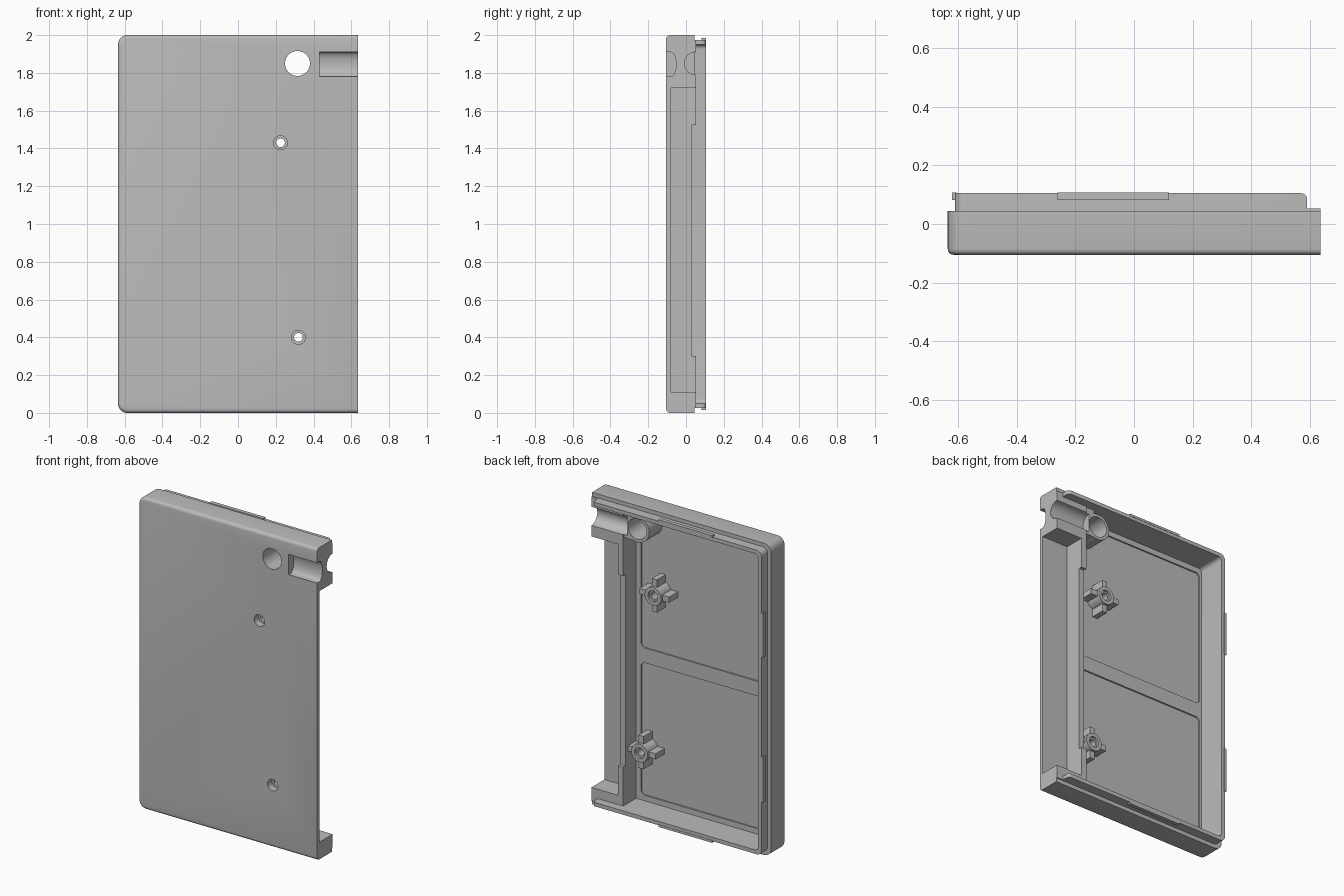
import bpy, bmesh, math

if "Cube" in bpy.data.objects:
    bpy.data.objects.remove(bpy.data.objects["Cube"])

grey = bpy.data.materials.new("matte_grey")
grey.use_nodes = True
grey.diffuse_color = (0.5, 0.5, 0.5, 1)
grey.node_tree.nodes["Principled BSDF"].inputs["Base Color"].default_value = (0.5, 0.5, 0.5, 1)


def rect(u0, u1, v0, v1, left=0.0, right=0.0):
    """Rectangle outline with rounded left and right corners."""
    pts = []
    for u, v, r, a in ((u1, v1, right, 0), (u0, v1, left, 90),
                       (u0, v0, left, 180), (u1, v0, right, 270)):
        if r == 0:
            pts.append((u, v))
            continue
        cu = u - r if u == u1 else u + r
        cv = v - r if v == v1 else v + r
        for i in range(9):
            t = math.radians(a + i * 90 / 8)
            pts.append((cu + r * math.cos(t), cv + r * math.sin(t)))
    return pts


def circle(u, v, r, n=40):
    return [(u + r * math.cos(math.tau * i / n), v + r * math.sin(math.tau * i / n))
            for i in range(n)]


def prism(name, pts, d0, d1, axis="y", bevel=None, size=0.02):
    """Extrude an outline along y (x-z outline) or along x (y-z outline)."""
    bm = bmesh.new()

    def place(p, d):
        return (p[0], d, p[1]) if axis == "y" else (d, p[0], p[1])
    lo = [bm.verts.new(place(p, d0)) for p in pts]
    hi = [bm.verts.new(place(p, d1)) for p in pts]
    bm.faces.new(lo)
    bm.faces.new(hi)
    for i in range(len(pts)):
        j = (i + 1) % len(pts)
        bm.faces.new((lo[i], lo[j], hi[j], hi[i]))
    bmesh.ops.recalc_face_normals(bm, faces=bm.faces)
    if bevel:
        edges = [e for e in bm.edges if bevel(*(v.co for v in e.verts))]
        bmesh.ops.bevel(bm, geom=edges, offset=size, segments=4, profile=0.5, affect="EDGES")
    mesh = bpy.data.meshes.new(name)
    bm.to_mesh(mesh)
    bm.free()
    mesh.materials.append(grey)
    ob = bpy.data.objects.new(name, mesh)
    bpy.context.collection.objects.link(ob)
    return ob


def box(name, x0, x1, y0, y1, z0, z1):
    return prism(name, rect(x0, x1, z0, z1), y0, y1)


def combine(target, tools, op):
    """Apply boolean tools to the target and delete them."""
    for tool in tools:
        mod = target.modifiers.new("bool", "BOOLEAN")
        mod.operation, mod.solver, mod.object = op, "EXACT", tool
        bpy.context.view_layer.objects.active = target
        bpy.ops.object.modifier_apply(modifier=mod.name)
        bpy.data.objects.remove(tool)


FRONT, FLOOR, RIM, LIP, SEAT = -0.105, -0.08, 0.045, 0.105, 0.052
X = 0.635
WALL_IN, WALL_OUT = 0.41, 0.447
TUBE = (0.315, 1.85)
SCREWS = ((0.225, 1.43), (0.32, 0.4))

# Outer shell: rounded on one side, softened front edges
shell = prism("case_shell", rect(-X, X, 0, 2, left=0.05), FRONT, RIM,
              bevel=lambda a, b: a.y < -0.1 and b.y < -0.1 and min(a.x, b.x) < X - 0.01)
lip = prism("lip", rect(-0.61, 0.59, 0.025, 1.975, left=0.035), -0.02, LIP,
            bevel=lambda a, b: min(a.x, b.x) > 0.58 and min(a.y, b.y) > 0.1)
seat = box("seat", 0.38, X, -0.03, SEAT, 0.025, 1.975)
combine(shell, [lip, seat], "UNION")

# Main cavity, side channel, floor pockets and grooves
combine(shell, [
    prism("cavity", rect(-0.585, WALL_IN, 0.05, 1.95, left=0.025), FLOOR, 0.2),
    box("lip_gap", WALL_IN - 0.05, 0.8, SEAT, 0.2, 0.05, 1.95),
    box("side_channel", WALL_OUT, 0.8, FLOOR, 0.2, 0.11, 1.72),
    box("wall_step", 0.38, 0.5, 0.03, 0.2, 0.3, 1.525),
    prism("lower_pocket", rect(-0.572, 0.376, 0.085, 0.935, 0.03, 0.03), FLOOR - 0.01, 0),
    prism("upper_pocket", rect(-0.572, 0.376, 1.03, 1.915, 0.03, 0.03), FLOOR - 0.01, 0),
], "DIFFERENCE")

# Round passage through the top corner, tied to the solid block
tube = prism("cable_tube", circle(*TUBE, 0.085), FLOOR - 0.015, RIM)
combine(tube, [box("bridge", TUBE[0] + 0.03, WALL_IN + 0.01, FLOOR - 0.015, RIM, 1.77, 1.955)], "UNION")
for part in (shell, tube):
    combine(part, [
        prism("passage", circle(*TUBE, 0.066), -0.2, 0.2),
        prism("cable_groove", circle(SEAT, TUBE[1], 0.06), 0.385, 0.8, axis="x"),
    ], "DIFFERENCE")

# Curved recess on the front of the top corner
arc = [(-0.08 + 0.028 * math.sin(math.pi * i / 10), 1.845 + 0.065 * math.cos(math.pi * i / 10))
       for i in range(11)]
combine(shell, [prism("front_recess", [(-0.2, 1.91)] + arc + [(-0.2, 1.78)], 0.432, 0.8, axis="x")],
        "DIFFERENCE")

# Screw bosses: collar with four ribs, through hole and counterbore
parts = [shell, tube]
for name, (x, z) in zip(("upper_screw_boss", "lower_screw_boss"), SCREWS):
    boss = prism(name, circle(x, z, 0.058, 32), FLOOR - 0.015, 0.015)
    reach, half = 0.105, 0.018
    combine(boss, [
        box("rib_a", x - reach, x + reach, FLOOR - 0.013, 0.0, z - half, z + half),
        box("rib_b", x - half, x + half, FLOOR - 0.014, -0.001, z - reach, z + reach),
    ], "UNION")
    for part in (shell, boss):
        combine(part, [
            prism("hole", circle(x, z, 0.023, 24), -0.2, 0.2),
            prism("counterbore", circle(x, z, 0.037, 24), -0.2, -0.06),
            prism("back_counterbore", circle(x, z, 0.035, 24), 0.0, 0.2),
        ], "DIFFERENCE")
    parts.append(boss)

# Snap catches along the lip
for name, z0, z1 in (("top_catch", 1.97, 1.985), ("bottom_catch", 0.015, 0.03)):
    parts.append(box(name, -0.26, 0.12, 0.082, LIP + 0.002, z0, z1))
for name, z0, z1 in (("upper_side_catch", 1.3, 1.58), ("lower_side_catch", 0.37, 0.66)):
    parts.append(box(name, -0.62, -0.605, 0.082, LIP + 0.002, z0, z1))

# Smooth curved areas, keep edges crisp
bpy.ops.object.select_all(action="DESELECT")
for part in parts:
    part.select_set(True)
bpy.context.view_layer.objects.active = shell
bpy.ops.object.shade_smooth_by_angle(angle=math.radians(30))
